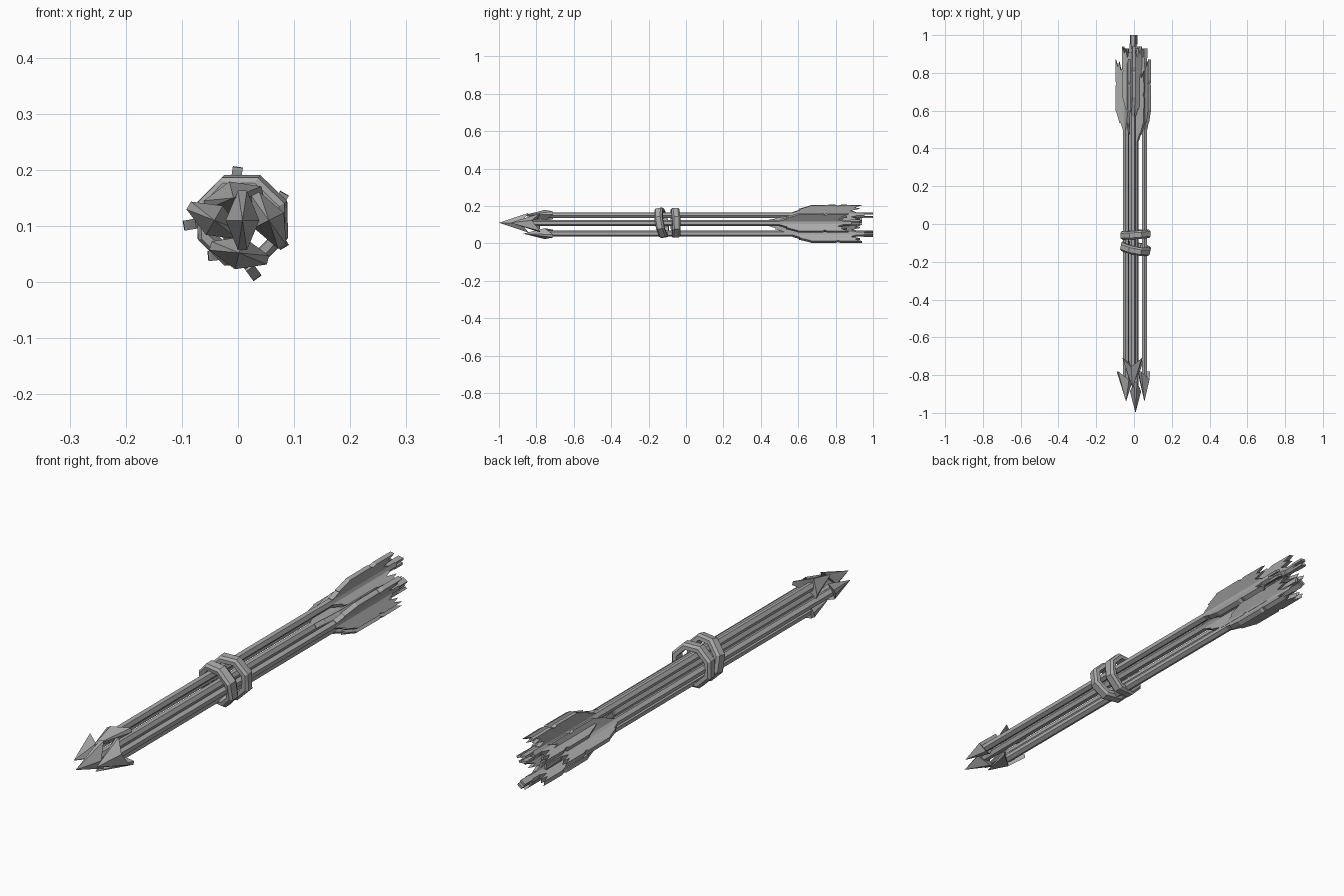
import bpy
import bmesh
from math import radians, cos, sin, pi
from mathutils import Matrix, Vector

cube = bpy.data.objects.get("Cube")
if cube:
    bpy.data.objects.remove(cube)

grey = bpy.data.materials.new("plain grey")
grey.use_nodes = True
grey.diffuse_color = (0.4, 0.4, 0.4, 1)
grey.node_tree.nodes["Principled BSDF"].inputs["Base Color"].default_value = (0.4, 0.4, 0.4, 1)


def finish(name, bm, matrix):
    bmesh.ops.recalc_face_normals(bm, faces=bm.faces[:])
    mesh = bpy.data.meshes.new(name)
    bm.to_mesh(mesh)
    bm.free()
    mesh.transform(matrix)
    mesh.materials.append(grey)
    obj = bpy.data.objects.new(name, mesh)
    bpy.context.collection.objects.link(obj)


def place(x, y, z, angle=0):
    # Angle counts from +x towards +z, around the long axis
    return Matrix.Translation((x, y, z)) @ Matrix.Rotation(-radians(angle), 4, 'Y')


def shaft(name, length, matrix):
    bm = bmesh.new()
    turn = Matrix.Translation((0, length / 2, 0)) @ Matrix.Rotation(pi / 2, 4, 'X')
    bmesh.ops.create_cone(bm, cap_ends=True, segments=6, radius1=0.016,
                          radius2=0.016, depth=length, matrix=turn)
    # Two prongs leave a slot for the string
    for side in (-1, 1):
        size = Matrix.Diagonal((0.009, 0.05, 0.022, 1))
        bmesh.ops.create_cube(bm, size=1, matrix=Matrix.Translation(
            (side * 0.0095, length + 0.02, 0)) @ size)
    finish(name, bm, matrix)


def head(name, matrix):
    # Barbed diamond blade with a notched back
    bm = bmesh.new()
    tip = bm.verts.new((0, 0, 0))
    up = bm.verts.new((0, 0.115, 0.03))
    down = bm.verts.new((0, 0.115, -0.03))
    for side in (-1, 1):
        a = bm.verts.new((side * 0.053, 0.16, 0.008))
        b = bm.verts.new((side * 0.053, 0.16, -0.008))
        for face in ((tip, a, up), (tip, down, b), (tip, b, a), (a, b, down, up)):
            bm.faces.new(face)
    finish(name, bm, matrix)


# Ragged feather outline: distance out from the shaft, distance along it
FEATHER = [(0, 0), (0.016, 0), (0.03, 0.04), (0.034, 0.035), (0.05, 0.09),
           (0.055, 0.1), (0.056, 0.23), (0.05, 0.24), (0.056, 0.26),
           (0.055, 0.37), (0.042, 0.33), (0.036, 0.36), (0.026, 0.31),
           (0.016, 0.34), (0, 0.34)]


def feather(name, matrix):
    bm = bmesh.new()
    face = bm.faces.new([bm.verts.new((r, y, -0.009)) for r, y in FEATHER])
    new = bmesh.ops.extrude_face_region(bm, geom=[face])["geom"]
    bmesh.ops.translate(bm, vec=(0, 0, 0.018),
                        verts=[v for v in new if isinstance(v, bmesh.types.BMVert)])
    finish(name, bm, matrix)


# Arrows: x, z, tip y, blade angle, feather angle
ARROWS = {
    "center": (0.008, 0.11, -1.0, 90, 30),
    "top": (-0.008, 0.15, -0.87, 14, 82),
    "bottom": (0.002, 0.052, -0.87, -14, -54),
    "left": (0.055, 0.11, -0.94, -63, 60),
    "right": (-0.042, 0.11, -0.94, 150, 190),
}
for name, (x, z, tip, blade, vane) in ARROWS.items():
    head(name + "_arrowhead", place(x, tip, z, blade))
    shaft(name + "_shaft", 1.72, place(x, tip + 0.105, z, vane))
    for i in range(3):
        feather(f"{name}_feather_{i + 1}", place(x, tip + 1.44, z, vane + 120 * i))


def band(name, y, tilt_x, tilt_z):
    # Faceted ring with a bevelled outer edge
    bm = bmesh.new()
    section = [(0.062, -0.022), (0.077, -0.022), (0.086, -0.013),
               (0.086, 0.013), (0.077, 0.022), (0.062, 0.022)]
    rings = []
    for i in range(8):
        a = 2 * pi * (i + 0.5) / 8
        rings.append([bm.verts.new((r * cos(a), w, r * sin(a))) for r, w in section])
    for i in range(8):
        p, q = rings[i], rings[(i + 1) % 8]
        for j in range(len(section)):
            k = (j + 1) % len(section)
            bm.faces.new((p[j], p[k], q[k], q[j]))
    matrix = (Matrix.Translation((0.008, y, 0.11))
              @ Matrix.Rotation(radians(tilt_z), 4, 'Z')
              @ Matrix.Rotation(radians(tilt_x), 4, 'X'))
    finish(name, bm, matrix)


band("front_binding", -0.13, 10, -11)
band("back_binding", -0.056, 2, 4)
